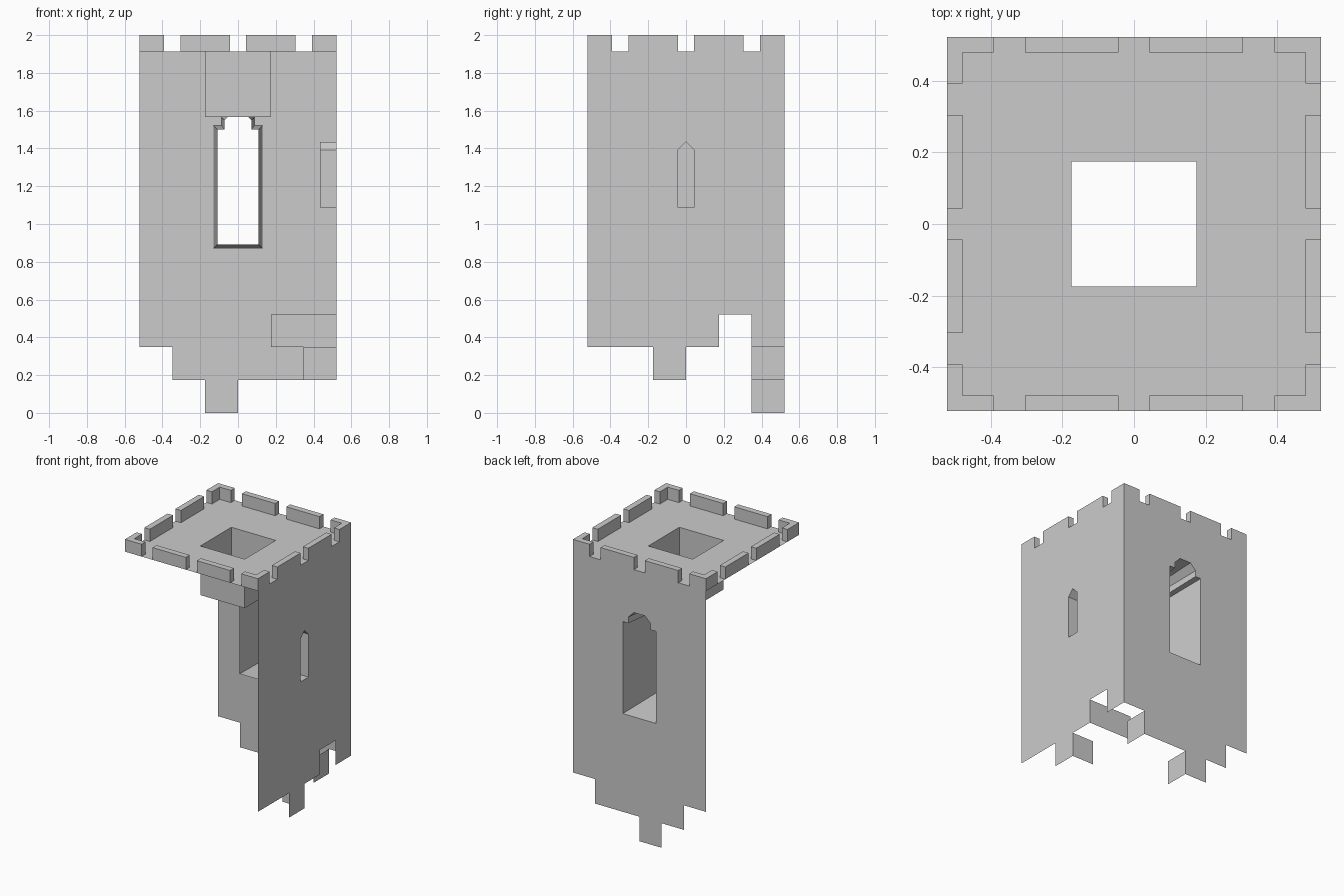
import bpy, bmesh
from math import pi
from mathutils import Vector, Matrix

if "Cube" in bpy.data.objects:
    bpy.data.objects.remove(bpy.data.objects["Cube"])

U = 1 / 23          # modelling grid; the tower is 24 x 24 x 46 grid units
H, ROOF = 12, 44


def finish(name, bm):
    bmesh.ops.scale(bm, vec=(U, U, U), verts=bm.verts)
    me = bpy.data.meshes.new(name)
    bm.to_mesh(me)
    bm.free()
    ob = bpy.data.objects.new(name, me)
    bpy.context.collection.objects.link(ob)
    return ob


def sheet(name, place, normal, *loops):
    """Flat sheet: first loop is the outline, the others are holes."""
    bm = bmesh.new()
    for loop in loops:
        vs = [bm.verts.new(place(a, b)) for a, b in loop]
        for i, v in enumerate(vs):
            bm.edges.new((vs[i - 1], v))
    n = Vector(normal)
    bmesh.ops.triangle_fill(bm, edges=bm.edges[:], use_beauty=True, normal=n)
    bm.normal_update()
    for f in bm.faces:
        if f.normal.dot(n) < 0:
            f.normal_flip()
    return finish(name, bm)


def tunnel(name, start, end, inward=True, closed=False):
    """Side faces joining two matching loops, with an optional end face."""
    bm = bmesh.new()
    a = [bm.verts.new(p) for p in start]
    b = [bm.verts.new(p) for p in end]
    centre = sum((v.co for v in a + b), Vector()) / (2 * len(a))
    for i in range(len(a)):
        bm.faces.new((a[i - 1], a[i], b[i], b[i - 1]))
    if closed:
        bm.faces.new(b)
    bm.normal_update()
    for f in bm.faces:
        if (f.normal.dot(centre - f.calc_center_median()) > 0) != inward:
            f.normal_flip()
    return finish(name, bm)


def back(a, b, y=H):
    return (a, y, b)


def right(a, b, x=H):
    return (x, a, b)


def mirrored(half):
    return half + [(-a, b) for a, b in reversed(half)]


# Opening outlines
window = mirrored([(3, 20), (3, 35), (2, 35), (2, 36), (1, 37)])
window_inner = mirrored([(2.5, 20.5), (2.5, 34.5), (1.65, 34.5), (1.65, 35.6), (0.85, 36.5)])
slit = [(1, 25), (1, 32), (0, 33), (-1, 32), (-1, 25)]
hatch = [(-4, -4), (4, -4), (4, 4), (-4, 4)]

# Back and right walls with broken, stepped lower edges
sheet("back_wall", back, (0, 1, 0),
      [(-12, ROOF), (-12, 8), (-8, 8), (-8, 4), (-4, 4), (-4, 0), (0, 0),
       (0, 4), (8, 4), (8, 8), (12, 8), (12, ROOF)], window)
sheet("right_wall", right, (1, 0, 0),
      [(-12, ROOF), (-12, 8), (-4, 8), (-4, 4), (0, 4), (0, 8), (4, 8),
       (4, 12), (8, 12), (8, 8), (12, 8), (12, ROOF)], slit)

# Roof deck with hatch
sheet("roof_deck", lambda a, b: (a, b, ROOF), (0, 0, 1),
      [(-H, -H), (H, -H), (H, H), (-H, H)], hatch)

# Recesses: hatch shaft, splayed window passage, blind arrow slit
tunnel("hatch_shaft", [(x, y, ROOF) for x, y in hatch], [(x, y, 36) for x, y in hatch])
tunnel("window_passage", [back(*p) for p in window], [back(*p, 4) for p in window_inner])
tunnel("arrow_slit_recess", [right(*p) for p in slit],
       [right(*p, 10) for p in slit], closed=True)


# Stone returns left at the broken lower edges
def rect(a0, a1, z0, z1):
    return [(a0, z0), (a1, z0), (a1, z1), (a0, z1)]


sheet("back_return_low", lambda a, b: (0, a, b), (1, 0, 0), rect(8, 12, 0, 4))
sheet("back_return_high", lambda a, b: (8, a, b), (1, 0, 0), rect(8, 12, 4, 8))
sheet("right_return_low", lambda a, b: (a, 0, b), (0, 1, 0), rect(8, 12, 4, 8))
sheet("right_return_high", lambda a, b: (a, 4, b), (0, 1, 0), rect(4, 12, 8, 12))

# Battlements: one corner block and two merlons per side, turned four times
corner = [(9, 12), (9, 11), (11, 11), (11, 9), (12, 9), (12, 12)]
merlon_a = [(1, 11), (7, 11), (7, 12), (1, 12)]
merlon_b = [(-7, 11), (-1, 11), (-1, 12), (-7, 12)]
bm = bmesh.new()
for k in range(4):
    turn = Matrix.Rotation(k * pi / 2, 4, 'Z')
    for outline in (corner, merlon_a, merlon_b):
        face = bm.faces.new([bm.verts.new(turn @ Vector((x, y, ROOF))) for x, y in outline])
        ext = bmesh.ops.extrude_face_region(bm, geom=[face], use_keep_orig=True)
        top = [g for g in ext["geom"] if isinstance(g, bmesh.types.BMVert)]
        bmesh.ops.translate(bm, vec=(0, 0, 2), verts=top)
bmesh.ops.recalc_face_normals(bm, faces=bm.faces[:])
finish("battlements", bm)
